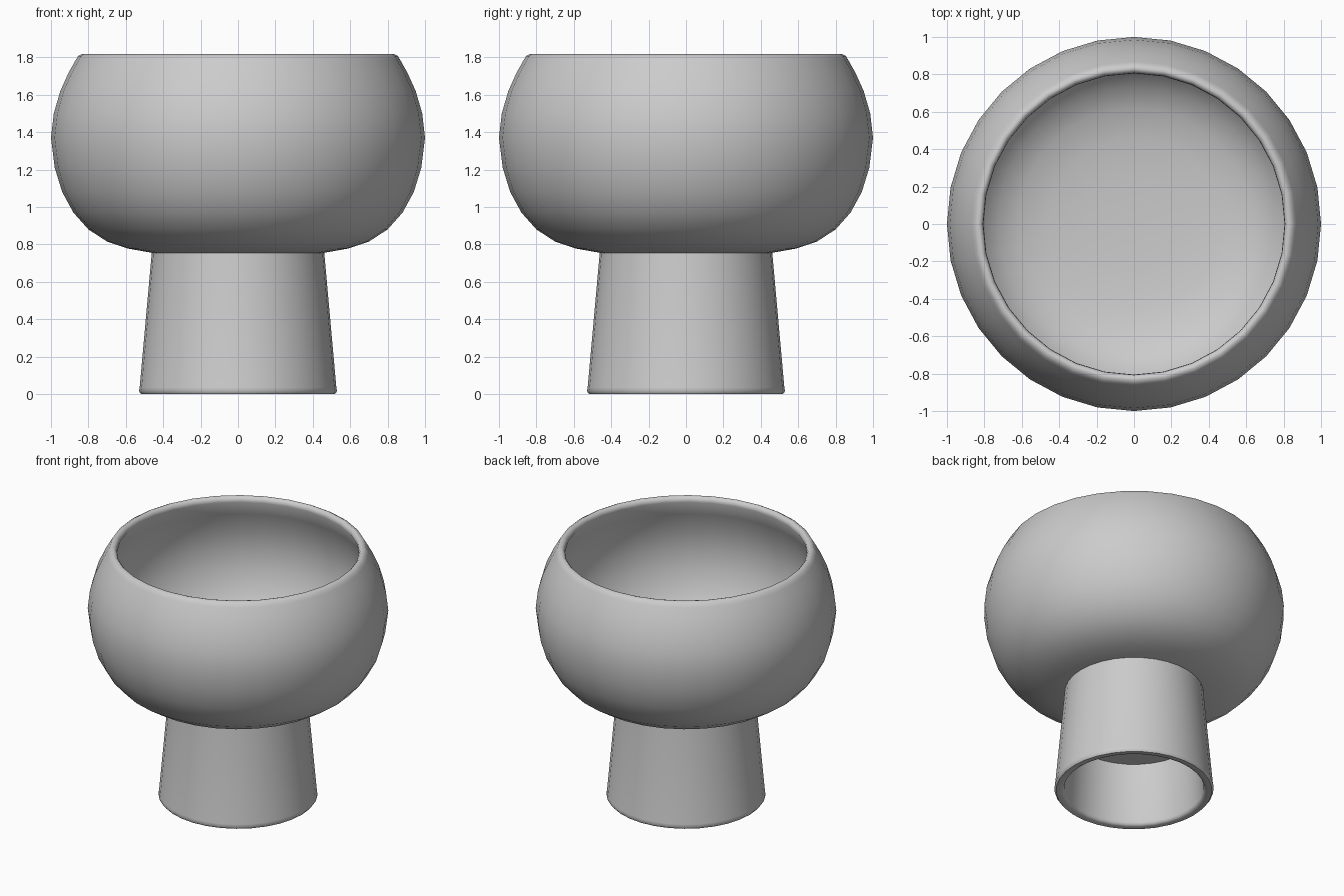
import bpy, bmesh, math

if "Cube" in bpy.data.objects:
    bpy.data.objects.remove(bpy.data.objects["Cube"])

SEGMENTS = 32

grey = bpy.data.materials.new("plain_grey")
grey.diffuse_color = (0.6, 0.6, 0.6, 1)
grey.use_nodes = True
grey.node_tree.nodes["Principled BSDF"].inputs["Base Color"].default_value = grey.diffuse_color


def lathe(name, profile):
    """Spin an (r, z) profile around z; points at r = 0 close into a pole."""
    bm = bmesh.new()
    rings = []
    for r, z in profile:
        if r == 0:
            rings.append([bm.verts.new((0, 0, z))] * SEGMENTS)
        else:
            rings.append([bm.verts.new((r * math.cos(a), r * math.sin(a), z))
                          for a in (math.tau * i / SEGMENTS for i in range(SEGMENTS))])
    for low, high in zip(rings, rings[1:]):
        for i in range(SEGMENTS):
            j = (i + 1) % SEGMENTS
            corners = list(dict.fromkeys((low[i], low[j], high[j], high[i])))
            bm.faces.new(corners)
    bmesh.ops.recalc_face_normals(bm, faces=bm.faces)
    mesh = bpy.data.meshes.new(name)
    bm.to_mesh(mesh)
    bm.free()
    mesh.materials.append(grey)
    obj = bpy.data.objects.new(name, mesh)
    bpy.context.collection.objects.link(obj)
    bpy.context.view_layer.objects.active = obj
    obj.select_set(True)
    bpy.ops.object.shade_smooth_by_angle(angle=math.radians(50))
    obj.select_set(False)
    return obj


# Bowl: outer belly, rounded lip, then the inner wall down to the floor
lathe("bowl", [
    (0, 0.745), (0.25, 0.745), (0.46, 0.755), (0.59, 0.778), (0.70, 0.815),
    (0.80, 0.88), (0.88, 0.97), (0.94, 1.08), (0.98, 1.21), (1.0, 1.37),
    (0.985, 1.50), (0.95, 1.62), (0.905, 1.72), (0.868, 1.785),
    (0.855, 1.807), (0.835, 1.818), (0.82, 1.815), (0.808, 1.80), (0.805, 1.78),
    (0.86, 1.67), (0.91, 1.53), (0.93, 1.38), (0.915, 1.24), (0.87, 1.10),
    (0.81, 1.00), (0.73, 0.92), (0.62, 0.865), (0.46, 0.83), (0.25, 0.815), (0, 0.81),
])

# Foot: tapered outer wall, softened base ring, and a recess underneath
lathe("foot", [
    (0, 0.77), (0.46, 0.77), (0.526, 0.035), (0.53, 0.015), (0.518, 0.0),
    (0.485, 0.0), (0.47, 0.008), (0.465, 0.025), (0.435, 0.45), (0, 0.45),
])
